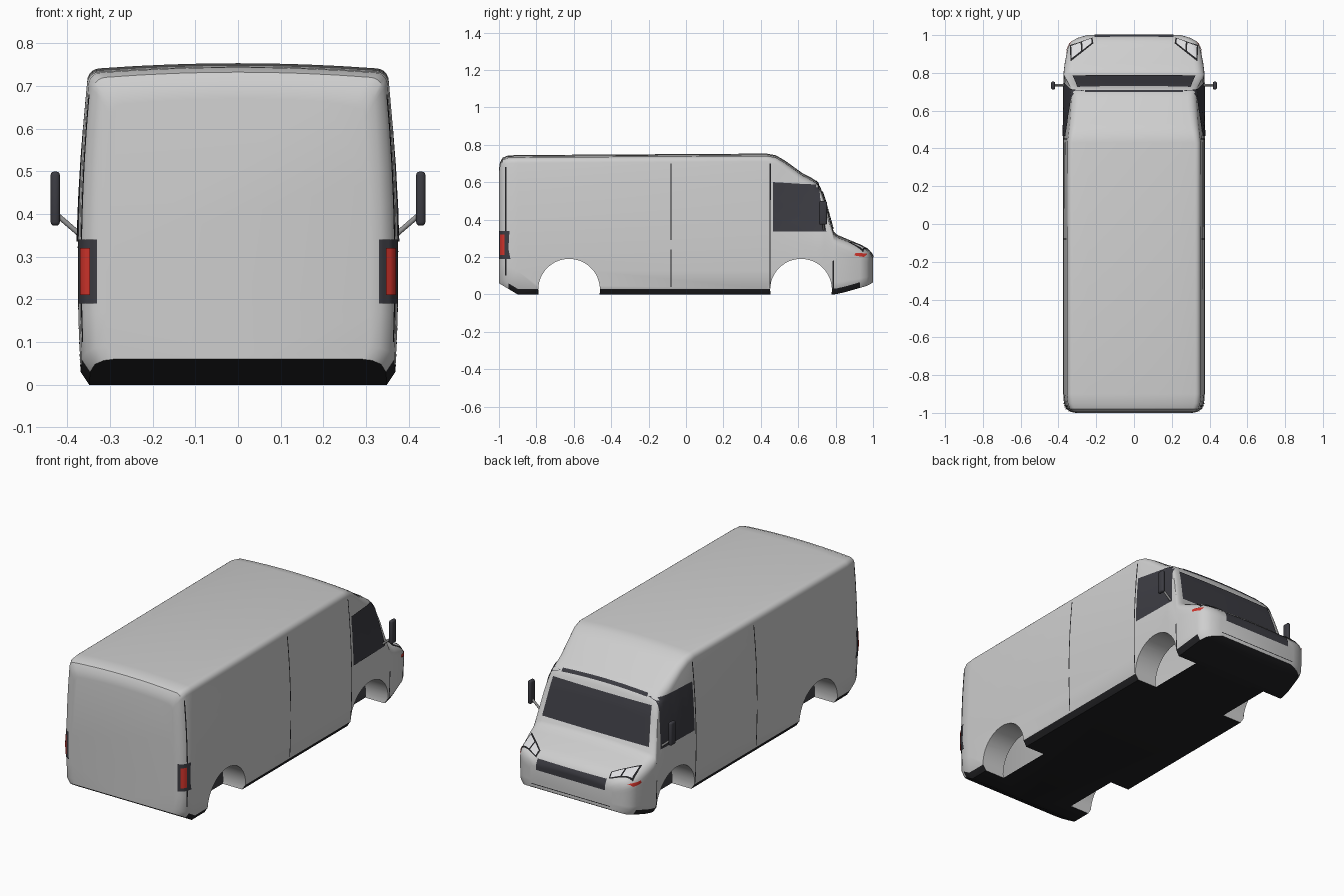
import bpy, bmesh, math
from mathutils import Vector
from mathutils.bvhtree import BVHTree

old = bpy.data.objects.get("Cube")
if old:
    bpy.data.objects.remove(old, do_unlink=True)


def material(name, r, g, b):
    m = bpy.data.materials.new(name)
    m.use_nodes = True
    m.diffuse_color = (r, g, b, 1)
    m.node_tree.nodes["Principled BSDF"].inputs["Base Color"].default_value = (r, g, b, 1)
    return m


PAINT = material("light grey paint", .62, .62, .62)
BLACK = material("underside black", .015, .015, .017)
GLASS = material("dark glass", .045, .045, .055)
RED = material("red lens", .65, .035, .025)
LAMP = material("headlamp clear", .72, .72, .74)
STEEL = material("arm grey", .3, .3, .3)


def finish(name, bm, mats, smooth=True):
    me = bpy.data.meshes.new(name)
    bm.to_mesh(me)
    bm.free()
    ob = bpy.data.objects.new(name, me)
    bpy.context.collection.objects.link(ob)
    for m in mats:
        me.materials.append(m)
    if smooth:
        shade(ob)
    return ob


def shade(ob):
    bpy.ops.object.select_all(action='DESELECT')
    ob.select_set(True)
    bpy.context.view_layer.objects.active = ob
    bpy.ops.object.shade_smooth_by_angle(angle=math.radians(35))


# Body stations: y, roof height, floor height, half width, edge radius
STATIONS = [
    (-1, .67, .06, .31, .03), (-.995, .705, .057, .335, .03), (-.98, .732, .048, .358, .03),
    (-.95, .743, .03, .371, .03), (-.9, .745, 0, .375, .03), (.43, .753, 0, .375, .03),
    (.48, .744, 0, .375, .035), (.53, .715, 0, .375, .04), (.62, .65, 0, .375, .05),
    (.67, .624, 0, .375, .05), (.7, .604, 0, .375, .05), (.72, .57, 0, .375, .05),
    (.74, .515, 0, .375, .05), (.79, .335, 0, .373, .05), (.81, .318, .003, .372, .05),
    (.85, .301, .012, .367, .05), (.93, .268, .035, .352, .05), (.965, .25, .045, .335, .045),
    (.985, .232, .055, .3, .04), (1, .205, .065, .25, .03)]


def half_width(y, z, w):
    taper = max(0, y - .45) * max(0, z - .3) * .55
    return w * (1 - .3 * (z - .27) ** 2) - taper


def half_ring(y, top, low, w, r):
    crown = .012
    edge = top - crown - r
    pts = [(0, low), (half_width(y, low, w) * .95, low)]
    for i in range(8):
        z = low + .03 + (edge - low - .03) * i / 7
        pts.append((half_width(y, z, w), z))
    cx = pts[-1][0] - r
    for i in range(1, 6):
        a = math.pi / 2 * i / 5
        pts.append((cx + r * math.cos(a), edge + r * math.sin(a)))
    for t in (.75, .5, .25, 0):
        pts.append((cx * t, top - crown * t * t))
    return pts


# Body shell lofted through the stations
bm = bmesh.new()
rings = []
for s in STATIONS:
    half = half_ring(*s)
    loop = half + [(-x, z) for x, z in half[-2:0:-1]]
    rings.append([bm.verts.new((x, s[0], z)) for x, z in loop])
for a, b in zip(rings, rings[1:]):
    for i in range(len(a)):
        j = (i + 1) % len(a)
        bm.faces.new((a[i], a[j], b[j], b[i]))
bm.faces.new(rings[0])
bm.faces.new(rings[-1])
bmesh.ops.recalc_face_normals(bm, faces=bm.faces)
body = finish("body_shell", bm, [PAINT, BLACK, GLASS], False)

# Wheel arches: cut, then opened on the inside
bm = bmesh.new()
for y in (-.625, .615):
    for side in (-1, 1):
        made = bmesh.ops.create_cone(bm, cap_ends=True, segments=48, radius1=.165,
                                     radius2=.165, depth=.3)["verts"]
        for v in made:
            x, yy, z = v.co
            v.co = (side * .38 + z, y + x, .025 + yy)
bmesh.ops.recalc_face_normals(bm, faces=bm.faces)
for f in bm.faces:
    f.material_index = 2 if len(f.verts) > 4 else 0
cutter = finish("arch_cutter", bm, [PAINT, BLACK, GLASS], False)
cutter.hide_render = True
cut = body.modifiers.new("arches", 'BOOLEAN')
cut.operation = 'DIFFERENCE'
cut.solver = 'EXACT'
cut.object = cutter
bpy.context.view_layer.objects.active = body
bpy.ops.object.modifier_apply(modifier=cut.name)
bpy.data.objects.remove(cutter, do_unlink=True)
bm = bmesh.new()
bm.from_mesh(body.data)
inner = [f for f in bm.faces if f.material_index == 2]
bmesh.ops.delete(bm, geom=inner, context='FACES')
for f in bm.faces:
    low = f.calc_center_median().z < .07
    f.material_index = 1 if low and f.normal.z < -.5 else 0
tree = BVHTree.FromBMesh(bm)
bm.to_mesh(body.data)
bm.free()
shade(body)


# Thin plates draped on the body
RAYS = {
    'left': (lambda a, b: (2, a, b), (-1, 0, 0)),
    'right': (lambda a, b: (-2, a, b), (1, 0, 0)),
    'nose': (lambda a, b: (a, 2, b), (0, -1, 0)),
    'tail': (lambda a, b: (a, -2, b), (0, 1, 0)),
    'top': (lambda a, b: (a, b, 2), (0, 0, -1))}


def plate(name, mat, view, quad, nu=12, nv=12, lift=.003):
    origin, ray = RAYS[view]
    ray = Vector(ray)
    p = [Vector(c) for c in quad]
    bm = bmesh.new()
    grid = []
    for i in range(nu + 1):
        row = []
        for j in range(nv + 1):
            q = p[0].lerp(p[1], i / nu).lerp(p[3].lerp(p[2], i / nu), j / nv)
            o = Vector(origin(*q))
            hit, n, _, _ = tree.ray_cast(o, ray)
            if hit is None:
                hit, n, _, _ = tree.find_nearest(o + ray)
            if n.dot(ray) > 0:
                n = -n
            row.append(bm.verts.new(hit + n * lift))
        grid.append(row)
    for i in range(nu):
        for j in range(nv):
            f = bm.faces.new((grid[i][j], grid[i + 1][j], grid[i + 1][j + 1], grid[i][j + 1]))
            f.normal_update()
            if f.normal.dot(ray) > 0:
                f.normal_flip()
    return finish(name, bm, [mat])


def box(a0, a1, b0, b1):
    return [(a0, b0), (a1, b0), (a1, b1), (a0, b1)]


plate("windscreen", GLASS, 'nose', [(-.325, .35), (.325, .35), (.3, .55), (-.3, .55)], 32, 16, .004)
plate("roof_slot", GLASS, 'top', box(-.26, .26, .697, .708), 16, 2)
plate("grille", GLASS, 'nose', box(-.21, .21, .165, .222), 12, 6)
plate("bumper_line", BLACK, 'nose', box(-.24, .24, .082, .086), 12, 1)

for side, s in (('left', 1), ('right', -1)):
    def mirrored(quad):
        return [(s * a, b) for a, b in quad]

    plate(side + "_window", GLASS, side, [(.465, .335), (.75, .335), (.705, .585), (.465, .6)], 16, 16, .004)
    # Door seams
    for i, (y, z0, z1) in enumerate([(-.963, .1, .68), (-.08, .04, .24), (-.08, .29, .7),
                                     (.45, .03, .7), (.787, .03, .18)]):
        plate(f"{side}_seam_{i + 1}", BLACK, side, box(y - .003, y + .003, z0, z1), 1, 20, .002)
    # Tail lamps
    plate(side + "_tail_lamp_frame", GLASS, 'tail', mirrored(box(.33, .371, .19, .34)), 10, 6)
    plate(side + "_tail_lamp", RED, 'tail', mirrored(box(.343, .363, .21, .32)), 6, 6, .007)
    # Headlamps with two clear lenses and a side marker
    plate(side + "_headlamp_frame", BLACK, 'top',
          mirrored([(.215, .955), (.335, .86), (.338, .945), (.22, .985)]), 14, 10, .003)
    plate(side + "_headlamp_inner", LAMP, 'top',
          mirrored([(.223, .957), (.272, .919), (.274, .961), (.227, .979)]), 8, 8, .006)
    plate(side + "_headlamp_outer", LAMP, 'top',
          mirrored([(.28, .914), (.328, .876), (.33, .94), (.282, .958)]), 8, 8, .006)
    plate(side + "_marker", RED, side, [(.9, .208), (.95, .2), (.968, .216), (.905, .222)], 6, 4, .004)

    # Door mirror head and its arm
    bm = bmesh.new()
    bmesh.ops.create_cube(bm, size=1)
    for v in bm.verts:
        v.co = (s * .428 + v.co.x * .022, .733 + v.co.y * .042, .436 + v.co.z * .127)
    bmesh.ops.bevel(bm, geom=bm.edges[:], offset=.009, segments=3, affect='EDGES', profile=.5)
    finish(side + "_mirror", bm, [GLASS])
    a, b = Vector((s * .345, .735, .33)), Vector((s * .424, .735, .398))
    bm = bmesh.new()
    bmesh.ops.create_cone(bm, cap_ends=True, segments=12, radius1=.006, radius2=.006,
                          depth=(b - a).length)
    turn = (b - a).to_track_quat('Z', 'Y')
    for v in bm.verts:
        v.co = turn @ v.co + (a + b) / 2
    finish(side + "_mirror_arm", bm, [STEEL])
